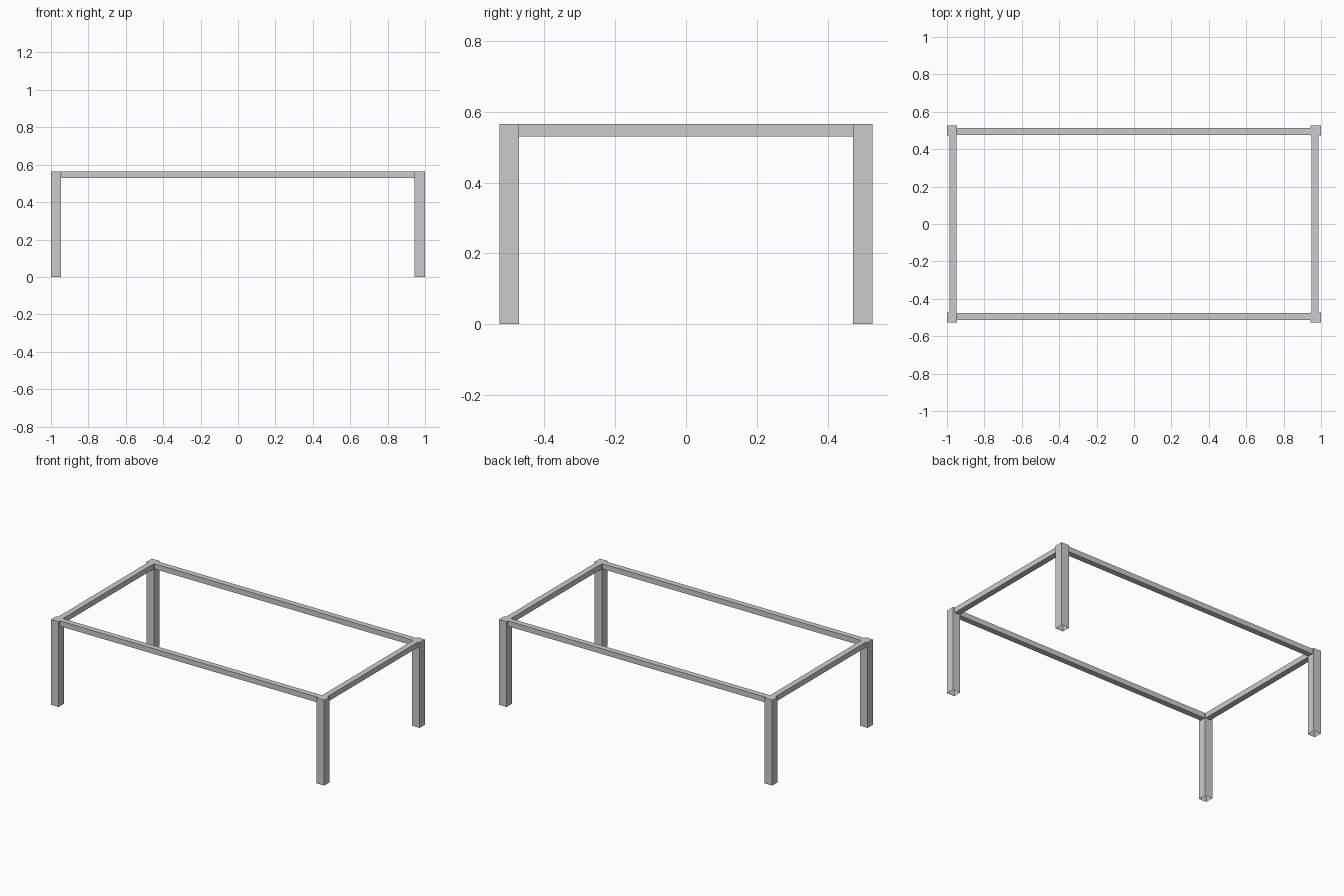
import bpy, bmesh

if "Cube" in bpy.data.objects:
    bpy.data.objects.remove(bpy.data.objects["Cube"])

HEIGHT = 0.565   # overall height
LEG = 0.055      # leg thickness
RAIL_W, RAIL_H = 0.038, 0.035
CX, CY = 0.9725, 0.4995   # leg centres


def box(name, centre, size, open_bottom=False):
    bm = bmesh.new()
    bmesh.ops.create_cube(bm, size=1)
    bmesh.ops.scale(bm, vec=size, verts=bm.verts)
    if open_bottom:
        low = [f for f in bm.faces if f.normal.z < -0.5]
        bmesh.ops.delete(bm, geom=low, context='FACES_ONLY')
    mesh = bpy.data.meshes.new(name)
    bm.to_mesh(mesh)
    bm.free()
    ob = bpy.data.objects.new(name, mesh)
    ob.location = centre
    bpy.context.collection.objects.link(ob)
    return ob


# Four square tube legs, open at the foot
for sx, side in ((-1, "left"), (1, "right")):
    for sy, end in ((-1, "front"), (1, "back")):
        box(f"{end}_{side}_leg", (sx * CX, sy * CY, HEIGHT / 2),
            (LEG, LEG, HEIGHT), open_bottom=True)

# Rails between the legs, flush with the leg tops
rail_z = HEIGHT - RAIL_H / 2
for s, end, side in ((-1, "front", "left"), (1, "back", "right")):
    box(f"{end}_rail", (0, s * (CY - 0.004), rail_z), (2 * CX - LEG, RAIL_W, RAIL_H))
    box(f"{side}_rail", (s * (CX - 0.004), 0, rail_z), (RAIL_W, 2 * CY - LEG, RAIL_H))
